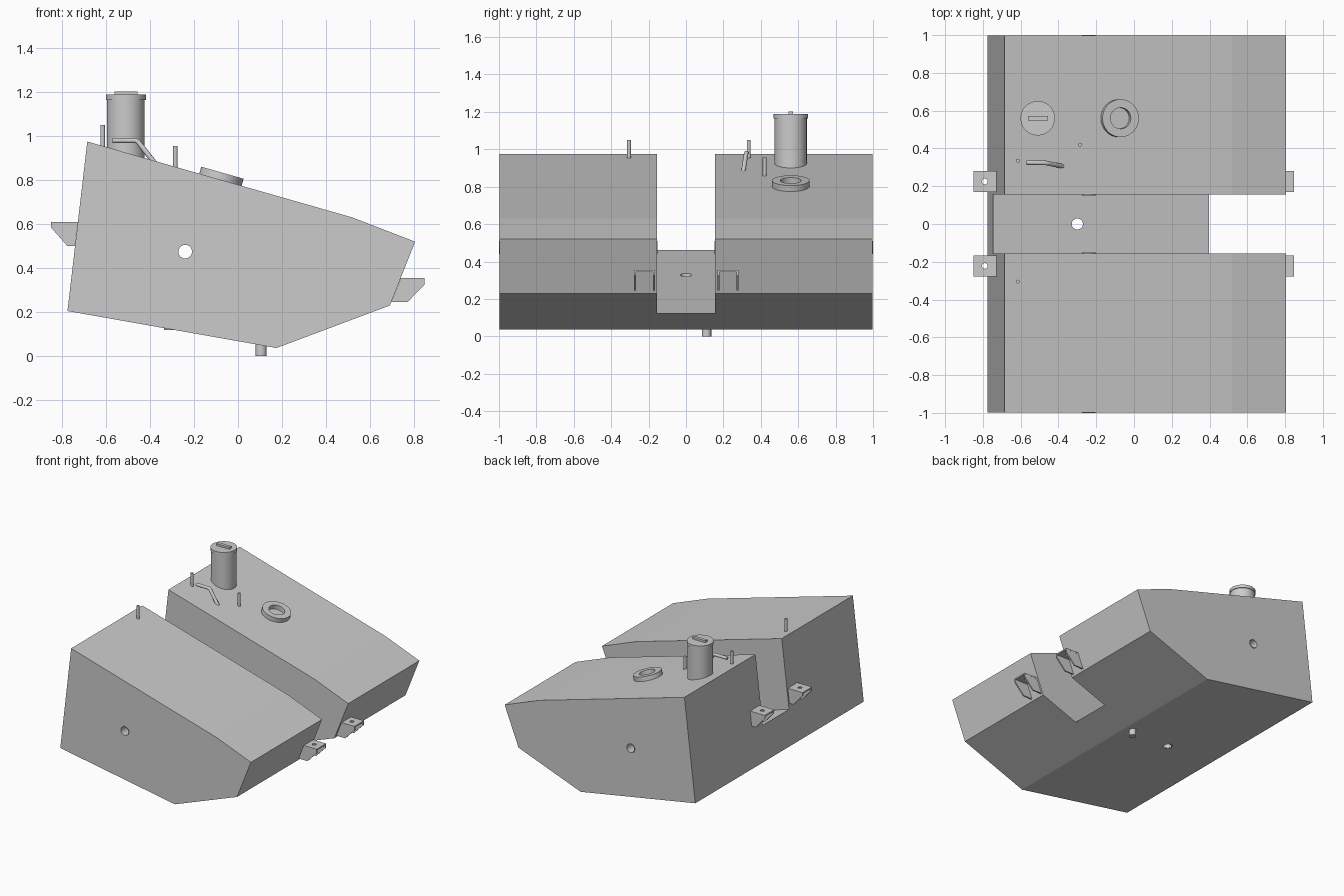
import bpy, bmesh, math
from mathutils import Vector, Matrix

if "Cube" in bpy.data.objects:
    bpy.data.objects.remove(bpy.data.objects["Cube"])


def finish(name, bm, smooth=False):
    bmesh.ops.recalc_face_normals(bm, faces=bm.faces)
    me = bpy.data.meshes.new(name)
    bm.to_mesh(me)
    bm.free()
    ob = bpy.data.objects.new(name, me)
    bpy.context.collection.objects.link(ob)
    if smooth:
        bpy.ops.object.select_all(action='DESELECT')
        ob.select_set(True)
        bpy.context.view_layer.objects.active = ob
        bpy.ops.object.shade_smooth_by_angle(angle=math.radians(35))
    return ob


def prism(name, pts, y0, y1):
    """Extrude an (x, z) outline from y0 to y1."""
    bm = bmesh.new()
    f = bm.faces.new([bm.verts.new((x, y0, z)) for x, z in pts])
    ext = bmesh.ops.extrude_face_region(bm, geom=[f])['geom']
    bmesh.ops.translate(bm, vec=(0, y1 - y0, 0),
                        verts=[g for g in ext if isinstance(g, bmesh.types.BMVert)])
    return finish(name, bm)


def lathe(name, pts, loc, axis=(0, 0, 1), seg=32, closed=False):
    """Revolve (radius, height) points round an axis; closed joins last to first."""
    bm = bmesh.new()
    vs = [bm.verts.new((r, 0, h)) for r, h in pts]
    n = len(vs)
    es = [bm.edges.new((vs[i], vs[(i + 1) % n])) for i in range(n if closed else n - 1)]
    bmesh.ops.spin(bm, geom=vs + es, axis=(0, 0, 1), cent=(0, 0, 0),
                   angle=2 * math.pi, steps=seg, use_duplicate=False)
    bmesh.ops.remove_doubles(bm, verts=bm.verts, dist=1e-5)
    rot = Vector((0, 0, 1)).rotation_difference(Vector(axis)).to_matrix().to_4x4()
    bm.transform(Matrix.Translation(loc) @ rot)
    return finish(name, bm, True)


def rod(name, r, h, loc, axis=(0, 0, 1), seg=24):
    return lathe(name, [(0, 0), (r, 0), (r, h), (0, h)], loc, axis, seg)


def ring(name, ri, ro, h, loc, axis=(0, 0, 1), seg=32):
    return lathe(name, [(ri, 0), (ro, 0), (ro, h), (ri, h)], loc, axis, seg, True)


def cut(ob, cutters):
    for c in cutters:
        m = ob.modifiers.new("cut", 'BOOLEAN')
        m.operation, m.solver, m.object = 'DIFFERENCE', 'EXACT', c
        c.hide_render = True
    dg = bpy.context.evaluated_depsgraph_get()
    me = bpy.data.meshes.new_from_object(ob.evaluated_get(dg))
    ob.modifiers.clear()
    ob.data = me
    for c in cutters:
        bpy.data.objects.remove(c)


# Tank body with sloped central channel and through holes
body = prism("tank_body", [(-0.685, 0.975), (0.52, 0.63), (0.805, 0.52),
                           (0.69, 0.23), (0.175, 0.037), (-0.775, 0.205)], -0.997, 0.997)
cut(body, [prism("channel_cutter", [(-1, 0.536), (1, -0.058), (1, 1.3), (-1, 1.3)], -0.155, 0.155),
           rod("side_cutter", 0.034, 2.4, (-0.24, -1.2, 0.475), (0, 1, 0), 32),
           rod("floor_cutter", 0.0295, 0.8, (-0.3, 0, 0), (0, 0, 1), 32)])

# Sleeves lining the holes
for side, y in (("left", -1.0), ("right", 0.152)):
    ring("side_sleeve_" + side, 0.031, 0.035, 0.848, (-0.24, y, 0.475), (0, 1, 0))
ring("floor_sleeve", 0.03, 0.036, 0.06, (-0.3, 0, 0.118))

# Drain stub underneath
rod("drain_stub", 0.025, 0.07, (0.105, 0.11, 0))

# Filler neck, lid and lid grip
lathe("filler_neck", [(0, 0.85), (0.086, 0.85), (0.086, 1.166), (0.0, 1.166)], (-0.51, 0.56, 0), seg=48)
lathe("filler_lid", [(0, 1.165), (0.091, 1.165), (0.091, 1.188), (0, 1.188)], (-0.51, 0.56, 0), seg=48)
prism("lid_grip", [(-0.562, 1.18), (-0.456, 1.18), (-0.456, 1.203), (-0.562, 1.203)], 0.548, 0.572)

# Raised port ring lying on the sloped deck
ring("port_ring", 0.056, 0.1, 0.045, (-0.083, 0.56, 0.79), (0.275, 0, 0.961), 48)

# Vent pipes on the deck
for i, (x, y, top) in enumerate([(-0.615, 0.335, 1.05), (-0.615, -0.305, 1.05), (-0.285, 0.42, 0.955)]):
    rod("vent_pipe_%d" % i, 0.01, top - 0.8, (x, y, 0.8), seg=16)

# Bent breather pipe
cu = bpy.data.curves.new("breather_pipe", 'CURVE')
cu.dimensions, cu.bevel_depth, cu.bevel_resolution, cu.use_fill_caps = '3D', 0.012, 3, True
path = [(-0.57, 0.325, 0.98), (-0.465, 0.323, 0.98), (-0.455, 0.321, 0.975), (-0.365, 0.303, 0.86)]
sp = cu.splines.new('POLY')
sp.points.add(len(path) - 1)
for p, c in zip(sp.points, path):
    p.co = (*c, 1)
bpy.context.collection.objects.link(bpy.data.objects.new("breather_pipe", cu))

# Mounting brackets: drilled top plate on two cheeks, at both ends
ends = {"rear": ([(-0.728, 0.61), (-0.85, 0.61), (-0.85, 0.585), (-0.775, 0.5), (-0.741, 0.5)], -0.79),
        "front": ([(0.74, 0.355), (0.847, 0.355), (0.847, 0.325), (0.77, 0.245), (0.696, 0.245)], 0.787)}
for end, (outline, hx) in ends.items():
    (xi, zt), (xo, _) = outline[:2]
    for side, y in (("left", -0.222), ("right", 0.225)):
        tag = "_%s_%s" % (end, side)
        plate = prism("bracket_plate" + tag, [(xi, zt), (xo, zt), (xo, zt - 0.01), (xi, zt - 0.01)],
                      y - 0.056, y + 0.056)
        cut(plate, [rod("hole_cutter", 0.015, 0.1, (hx, y, zt - 0.05))])
        for k in (-1, 1):
            c = y + k * 0.0505
            prism("bracket_cheek" + tag, [(x, min(z, zt - 0.001)) for x, z in outline], c - 0.005, c + 0.005)
